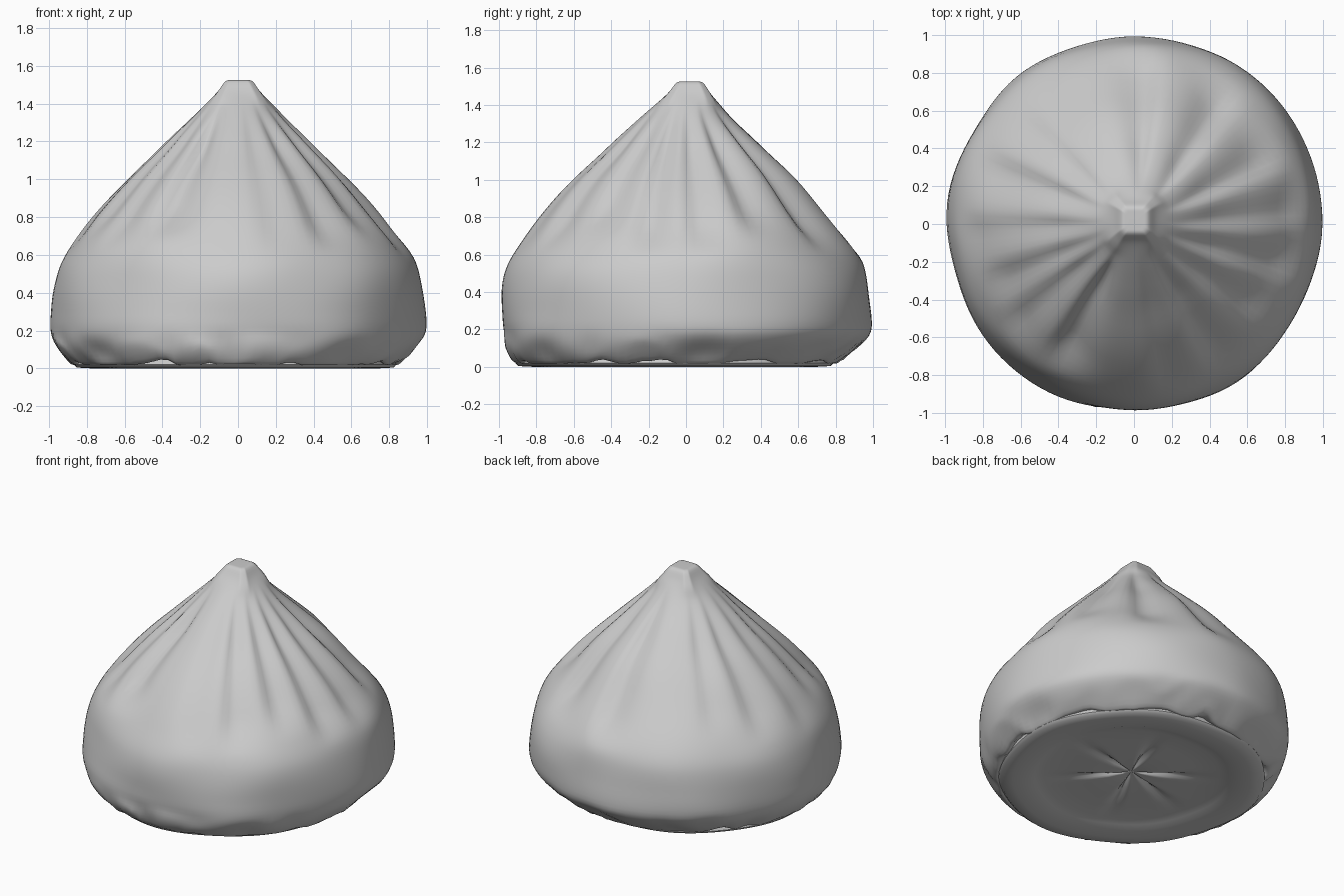
import bpy, bmesh, math
from mathutils import noise, Vector

if "Cube" in bpy.data.objects:
    bpy.data.objects.remove(bpy.data.objects["Cube"])

SEGMENTS = 120

# One pale dough colour
dough = bpy.data.materials.new("pale_grey_dough")
dough.use_nodes = True
colour = (0.6, 0.6, 0.6, 1)
dough.diffuse_color = colour
dough.node_tree.nodes["Principled BSDF"].inputs["Base Color"].default_value = colour


def smoothstep(low, high, value):
    t = min(max((value - low) / (high - low), 0), 1)
    return t * t * (3 - 2 * t)


def angle_gap(a, b):
    return (a - b + math.pi) % math.tau - math.pi


def turn(name, profile, shape, top=False, bottom=False):
    """Turn a radius/height profile, bending every point with shape()."""
    bm = bmesh.new()
    rings = []
    for r, z in profile:
        rings.append([bm.verts.new(shape(r, z, math.tau * i / SEGMENTS))
                      for i in range(SEGMENTS)])
    for low, high in zip(rings, rings[1:]):
        for i in range(SEGMENTS):
            j = (i + 1) % SEGMENTS
            bm.faces.new((low[i], low[j], high[j], high[i]))
    if top:
        bm.faces.new(rings[-1])
    if bottom:
        bm.faces.new(rings[0][::-1])
    bmesh.ops.recalc_face_normals(bm, faces=bm.faces)
    mesh = bpy.data.meshes.new(name)
    bm.to_mesh(mesh)
    bm.free()
    mesh.materials.append(dough)
    obj = bpy.data.objects.new(name, mesh)
    bpy.context.collection.objects.link(obj)
    bpy.ops.object.select_all(action="DESELECT")
    obj.select_set(True)
    bpy.context.view_layer.objects.active = obj
    bpy.ops.object.shade_smooth_by_angle(angle=math.radians(50))


def subdivide(points, steps):
    """Catmull-Rom interpolation of a profile."""
    pts = [points[0]] + points + [points[-1]]
    out = []
    for p, q, r, s in zip(pts, pts[1:], pts[2:], pts[3:]):
        for k in range(steps):
            t = k / steps
            out.append(tuple(
                0.5 * (2 * b + (c - a) * t + (2 * a - 5 * b + 4 * c - d) * t ** 2
                       + (3 * b - a - 3 * c + d) * t ** 3)
                for a, b, c, d in zip(p, q, r, s)))
    return out + [points[-1]]


# Pleat directions in degrees with their depths
PLEATS = [(-143, 0.05), (-122, 0.09), (-80, 0.02), (-60, 0.05), (-38, 0.05),
          (-18, 0.06), (2, 0.05), (24, 0.06), (52, 0.06),
          (84, 0.05), (135, 0.03), (156, 0.04), (180, 0.03), (200, 0.04)]


def pleated(r, z, a):
    direction = Vector((math.cos(a), math.sin(a), 0))
    # Gathered folds, steep on one side and easing out on the other
    fold = 0
    for n, (degrees, depth) in enumerate(PLEATS):
        d = angle_gap(a, math.radians(degrees) + 0.08 * (1.3 - z))
        width = 0.08 if d < 0 else 0.19
        start = 0.6 + 0.06 * math.sin(n * 2)
        reach = smoothstep(start, start + 0.2, z) * (1 - smoothstep(1.1, 1.43, z))
        fold += depth * reach * math.exp(-(d / width) ** 2)
    # Soft dents around the belly and wrinkles near the base
    dent = noise.noise(direction * 1.8 + Vector((0, 0, z * 3))) * 0.025
    crumple = noise.noise(direction * 5 + Vector((4, 2, z * 5))) * 0.05
    belly = smoothstep(0, 0.2, z) * (1 - smoothstep(0.9, 1.3, z))
    base = 1 - smoothstep(0.04, 0.22, z)
    radius = r - fold + dent * belly + crumple * base * smoothstep(0.8, 0.88, r)
    # The pinched tip turns square
    square = 1 / max(abs(math.cos(a)), abs(math.sin(a)))
    radius *= 1 + (min(square, 1.22) - 1) * smoothstep(1.36, 1.48, z)
    lift = max(crumple, 0) * base * 1.5
    # The foot sits a little forward and the tip a little back
    sway = 0.02 * smoothstep(1.3, 1.52, z) - 0.05 * (1 - smoothstep(0, 0.2, z))
    lean = 0.005 - 0.02 * (1 - smoothstep(0, 0.2, z))
    return direction * radius + Vector((lean, sway, z + lift))


body_profile = [(0.79, 0.06), (0.83, 0.03), (0.87, 0.022), (0.945, 0.10), (0.985, 0.19),
                (0.988, 0.31), (0.975, 0.45), (0.942, 0.56), (0.868, 0.68), (0.757, 0.82),
                (0.592, 1.01), (0.415, 1.18), (0.27, 1.31), (0.165, 1.41), (0.112, 1.465),
                (0.072, 1.518), (0.04, 1.525)]
turn("pleated_body", subdivide(body_profile, 4), pleated, top=True)


# Underside with a shallow ring and creases meeting in the middle
def creased(r, z, a):
    crease = sum(math.exp(-(angle_gap(a, c) / 0.1) ** 2)
                 for c in (0.2, 1.2, 2.5, 3.4, 4.3, 5.5))
    z += 0.03 * crease * smoothstep(0.02, 0.1, r) * (1 - smoothstep(0.15, 0.5, r))
    wobble = 1 + 0.012 * math.sin(3 * a) + 0.008 * math.sin(7 * a)
    return Vector((r * wobble * math.cos(a) - 0.015, r * wobble * math.sin(a) - 0.045, z))


base_profile = [(0.01, 0.055), (0.06, 0.045), (0.15, 0.036), (0.28, 0.034), (0.42, 0.034),
                (0.56, 0.03), (0.62, 0.018), (0.66, 0.004), (0.76, 0.0), (0.835, 0.004),
                (0.85, 0.02), (0.835, 0.06)]
turn("underside", base_profile, creased, bottom=True)
